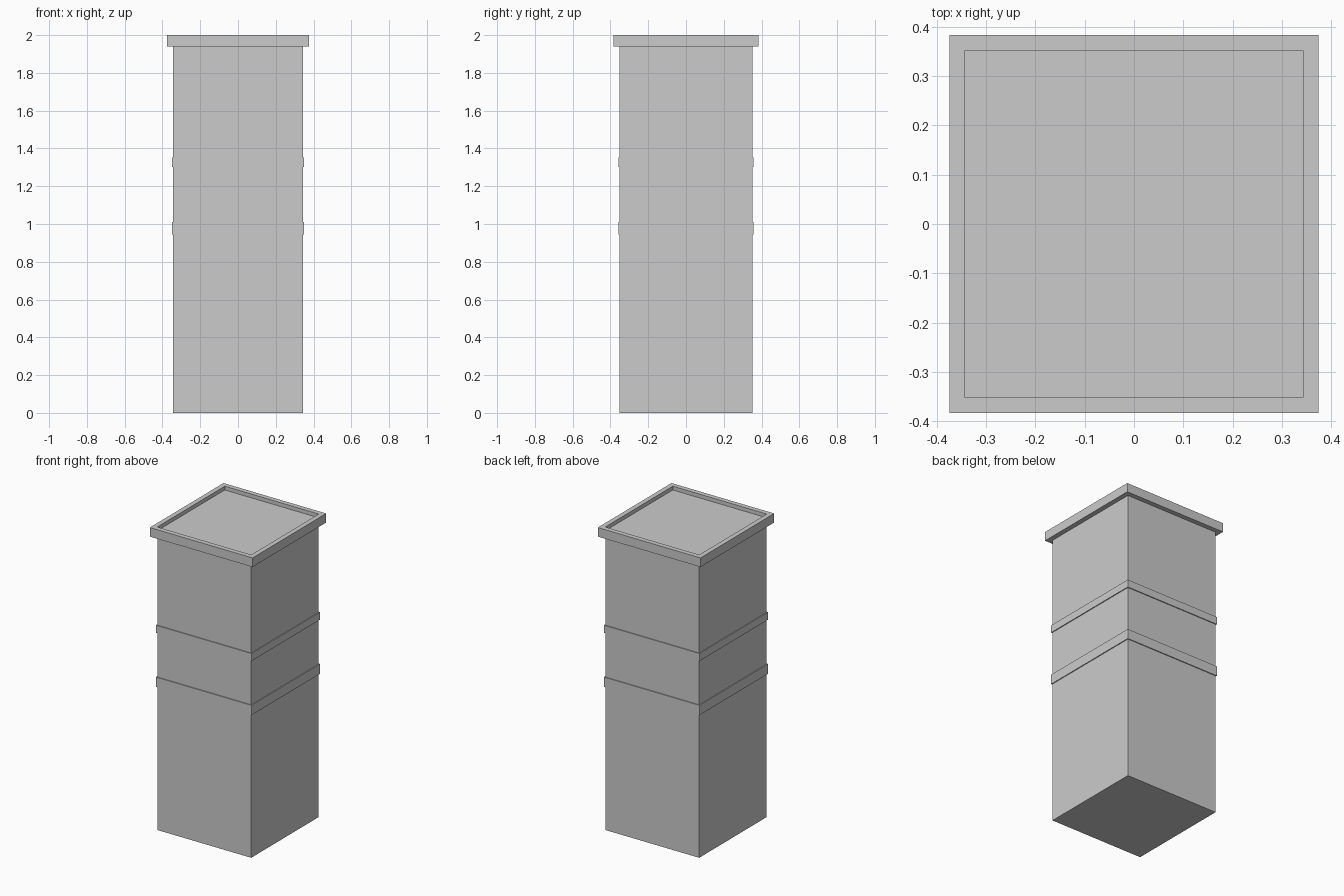
import bpy, bmesh

if "Cube" in bpy.data.objects:
    bpy.data.objects.remove(bpy.data.objects["Cube"])

HX, HY = 0.343, 0.352   # half width and half depth of the shaft


def stacked(name, profile, cap_bottom=False, cap_top=False):
    """Rectangular rings from (outward offset, z) steps, joined by flat faces."""
    bm = bmesh.new()
    rings = []
    for off, z in profile:
        x, y = HX + off, HY + off
        rings.append([bm.verts.new((sx * x, sy * y, z))
                      for sx, sy in ((-1, -1), (1, -1), (1, 1), (-1, 1))])
    for a, b in zip(rings, rings[1:]):
        for i in range(4):
            j = (i + 1) % 4
            bm.faces.new((a[i], a[j], b[j], b[i]))
    if cap_bottom:
        bm.faces.new(rings[0][::-1])
    if cap_top:
        bm.faces.new(rings[-1])
    mesh = bpy.data.meshes.new(name)
    bm.to_mesh(mesh)
    bm.free()
    obj = bpy.data.objects.new(name, mesh)
    bpy.context.collection.objects.link(obj)
    return obj


# Main shaft
stacked("shaft", [(0, 0), (0, 1.94)], cap_bottom=True)

# Overhanging top rim with a shallow recessed panel
stacked("top_rim", [(0, 1.94), (0.032, 1.94), (0.032, 2.0), (0, 2.0), (0, 1.975)],
        cap_top=True)

# Two thin raised bands around the shaft
for name, z0, z1 in (("lower_band", 0.945, 1.01), ("upper_band", 1.302, 1.352)):
    stacked(name, [(0, z0), (0.006, z0), (0.006, z1), (0, z1)])
